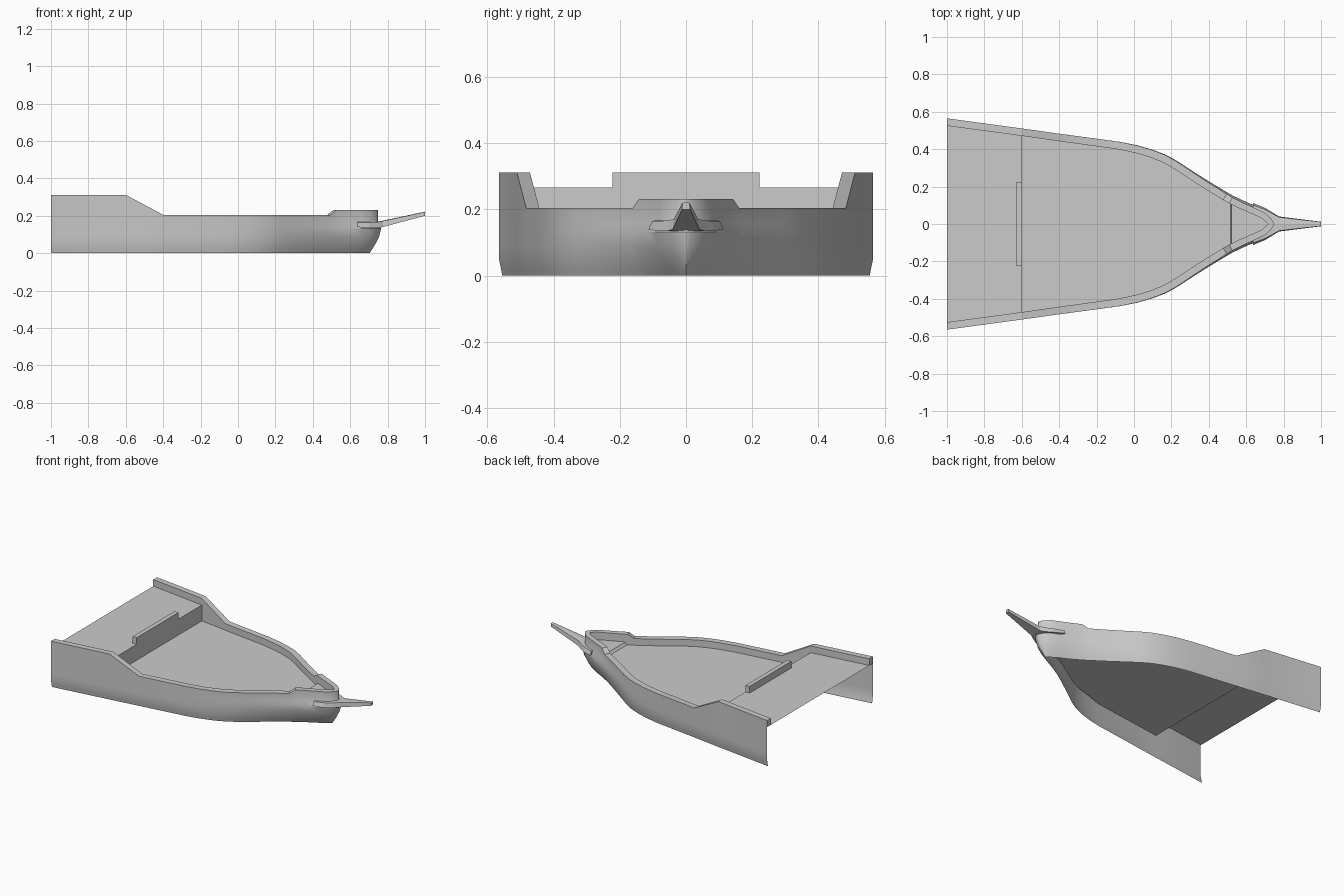
import bpy, bmesh, math
from mathutils import Vector

cube = bpy.data.objects.get("Cube")
if cube:
    bpy.data.objects.remove(cube)

grey = bpy.data.materials.new("plain grey")
grey.use_nodes = True
grey.diffuse_color = (0.6, 0.6, 0.6, 1)
grey.node_tree.nodes["Principled BSDF"].inputs["Base Color"].default_value = (0.6, 0.6, 0.6, 1)

MAIN_Z, AFT_Z, FORE_Z, STEP_X = 0.16, 0.267, 0.18, -0.6


def build(name, verts, faces, smooth=False):
    bm = bmesh.new()
    vs = [bm.verts.new(v) for v in verts]
    for f in faces:
        bm.faces.new([vs[i] for i in f])
    bmesh.ops.recalc_face_normals(bm, faces=bm.faces)
    mesh = bpy.data.meshes.new(name)
    bm.to_mesh(mesh)
    bm.free()
    mesh.materials.append(grey)
    ob = bpy.data.objects.new(name, mesh)
    bpy.context.collection.objects.link(ob)
    if smooth:
        bpy.ops.object.select_all(action='DESELECT')
        ob.select_set(True)
        bpy.context.view_layer.objects.active = ob
        bpy.ops.object.shade_smooth_by_angle(angle=math.radians(32))
    return ob


# Plan outline, stern to bow, then mirrored back to the stern
half = [(-1, .565), (-.601, .511), (STEP_X, .511), (-.4, .483), (-.08, .44),
        (.02, .42), (.1, .397), (.17, .37), (.23, .337), (.31, .285),
        (.4, .228), (.5, .168), (.53, .151), (.6, .118), (.66, .093),
        (.71, .07), (.745, .04), (.761, .015)]
outline = [Vector((x, y)) for x, y in half] + [Vector((.765, 0))]
outline += [Vector((x, -y)) for x, y in reversed(half)]
N = len(outline)


def inset(i, d):
    """Outline point i moved inward by d."""
    p = outline[i]
    if p.x < -.99:
        return Vector((p.x, p.y - math.copysign(d, p.y)))
    t = (outline[min(i + 1, N - 1)] - outline[max(i - 1, 0)]).normalized()
    q = p + Vector((t.y, -t.x)) * d
    if abs(p.x - STEP_X) < .01:
        q.x = p.x
    if p.y * q.y < 0:
        q.y = 0
    return q


def rail_height(x):
    if x <= STEP_X:
        return .312
    if x < .5:
        return max(.205, .312 - (x - STEP_X) * .535)
    return .205 + .026 * min(1, (x - .5) / .03)


# Hull side and bulwark: one section swept along the outline
verts, faces = [], []
for i, p in enumerate(outline):
    t = max(0, min(1, (p.x + .2) / .95))
    floor = AFT_Z if p.x < STEP_X - .0005 else MAIN_Z
    lip = .016 * t * t
    rows = [(0, .01 + .055 * t * t), (.022, .006 + .042 * t * t),
            (.05, .03 * t * t), (.09, .01 * t * t), (.132, 0), (.16, lip),
            (rail_height(p.x), lip), (rail_height(p.x), .04 + .008 * t),
            (floor, .04 + .008 * t)]
    for z, d in rows:
        q = inset(i, d)
        verts.append((q.x, q.y, z))
R = len(rows)
for i in range(N - 1):
    for j in range(R - 1):
        a = i * R + j
        faces.append((a, a + 1, a + R + 1, a + R))
hull = build("hull_and_bulwark", verts, faces, smooth=True)

# Bulwark ends at the stern
for side, name in ((1, "left_bulwark_end"), (-1, "right_bulwark_end")):
    build(name, [(-1, side * y, z) for y, z in
                 ((.565, AFT_Z), (.565, .312), (.525, .312), (.525, AFT_Z))], [(0, 1, 2, 3)])


def deck(name, z, low, high):
    pts = [inset(i, .018 if p.x > 0 else .003) for i, p in enumerate(outline)
           if low <= p.x <= high]
    build(name, [(p.x, p.y, z) for p in pts], [tuple(range(len(pts)))])


deck("main_deck", MAIN_Z, STEP_X - .0005, 1)
deck("aft_deck", AFT_Z, -1, STEP_X + .0005)
deck("fore_deck", FORE_Z, .529, 1)

# Step faces between the decks
build("aft_bulkhead", [(STEP_X, y, z) for y, z in
                       ((-.505, MAIN_Z), (.505, MAIN_Z), (.505, AFT_Z), (-.505, AFT_Z))],
      [(0, 1, 2, 3)])
build("fore_deck_step", [(.515, -.14, MAIN_Z), (.515, .14, MAIN_Z),
                         (.535, .13, FORE_Z), (.535, -.13, FORE_Z)], [(0, 1, 2, 3)])

# Low beam on the edge of the aft deck
bpy.ops.mesh.primitive_cube_add(size=1, location=(-.615, 0, .288))
beam = bpy.context.object
beam.name = "aft_deck_beam"
beam.scale = (.03, .445, .048)
beam.data.materials.append(grey)

# Bowsprit with a collar hugging the bow: (x, outer y, inner y, bottom z, top z)
sections = [(.635, .113, .09, .14, .165), (.70, .086, .055, .135, .165),
            (.75, .056, 0, .135, .167), (.775, .04, 0, .14, .172), (1, .012, 0, .2, .22)]
verts, faces = [], []
for x, out, inn, lo, hi in sections:
    verts += [(x, out, lo), (x, out * .9, hi), (x, inn, hi + .002), (x, inn, lo)]
for i in range(len(sections) - 1):
    for j in range(4):
        if j == 2 and i >= 2:
            continue
        a, b = i * 4 + j, i * 4 + (j + 1) % 4
        faces.append((a, b, b + 4, a + 4))
faces += [(0, 1, 2, 3), tuple(len(verts) - k for k in (4, 3, 2, 1))]
sprit = build("bowsprit", verts, faces)
mirror = sprit.modifiers.new("Mirror", 'MIRROR')
mirror.use_axis = (False, True, False)
